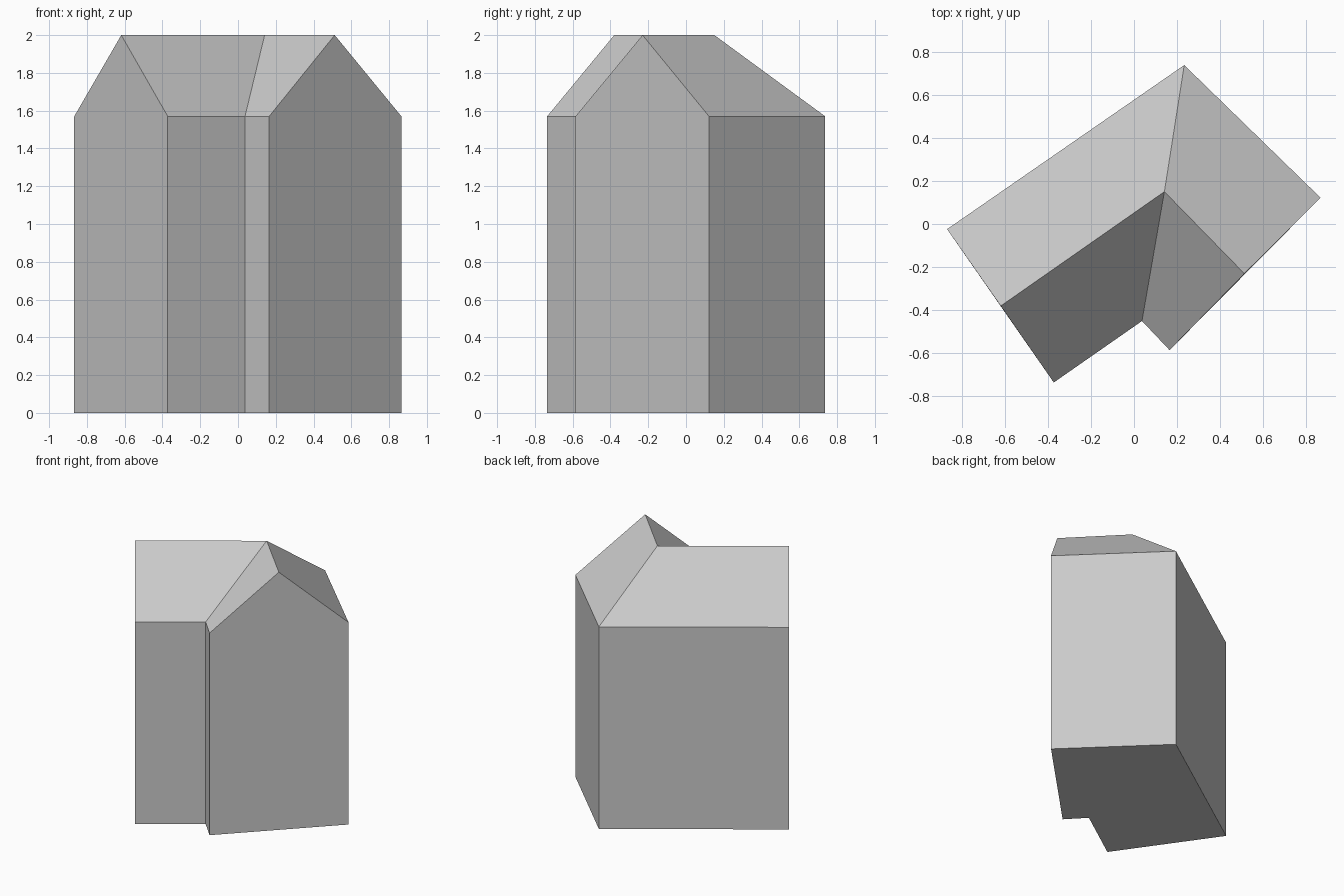
import bpy
import bmesh

if "Cube" in bpy.data.objects:
    bpy.data.objects.remove(bpy.data.objects["Cube"], do_unlink=True)

EAVES, RIDGE = 1.57, 2.0

# One plain colour
grey = bpy.data.materials.new("plain grey")
grey.use_nodes = True
colour = (0.6, 0.6, 0.6, 1)
grey.diffuse_color = colour
grey.node_tree.nodes["Principled BSDF"].inputs["Base Color"].default_value = colour

# Footprint, counter-clockwise: west gable, inner corner, east gable, outer corner
footprint = [(-0.867, -0.024), (-0.372, -0.735), (0.037, -0.45),
             (0.165, -0.585), (0.865, 0.122), (0.233, 0.737)]
ridge_line = [(-0.618, -0.38), (0.141, 0.15), (0.512, -0.23)]

bm = bmesh.new()


def ring(points, z):
    return [bm.verts.new((x, y, z)) for x, y in points]


base = ring(footprint, 0)
eave = ring(footprint, EAVES)
west, bend, east = ring(ridge_line, RIDGE)
gable_tops = {0: west, 3: east}

# Floor and walls; the two end walls rise to gables
bm.faces.new(base[::-1])
for i in range(len(base)):
    j = (i + 1) % len(base)
    wall = [base[i], base[j], eave[j]]
    if i in gable_tops:
        wall.append(gable_tops[i])
    bm.faces.new(wall + [eave[i]])

# Roof slopes meeting at the valley and the hip
a, b, c, d, e, f = eave
for slope in ((b, c, bend, west), (c, d, east, bend),
              (e, f, bend, east), (f, a, west, bend)):
    bm.faces.new(slope)

bmesh.ops.recalc_face_normals(bm, faces=bm.faces)
mesh = bpy.data.meshes.new("house")
bm.to_mesh(mesh)
bm.free()
mesh.materials.append(grey)
house = bpy.data.objects.new("house", mesh)
bpy.context.scene.collection.objects.link(house)
